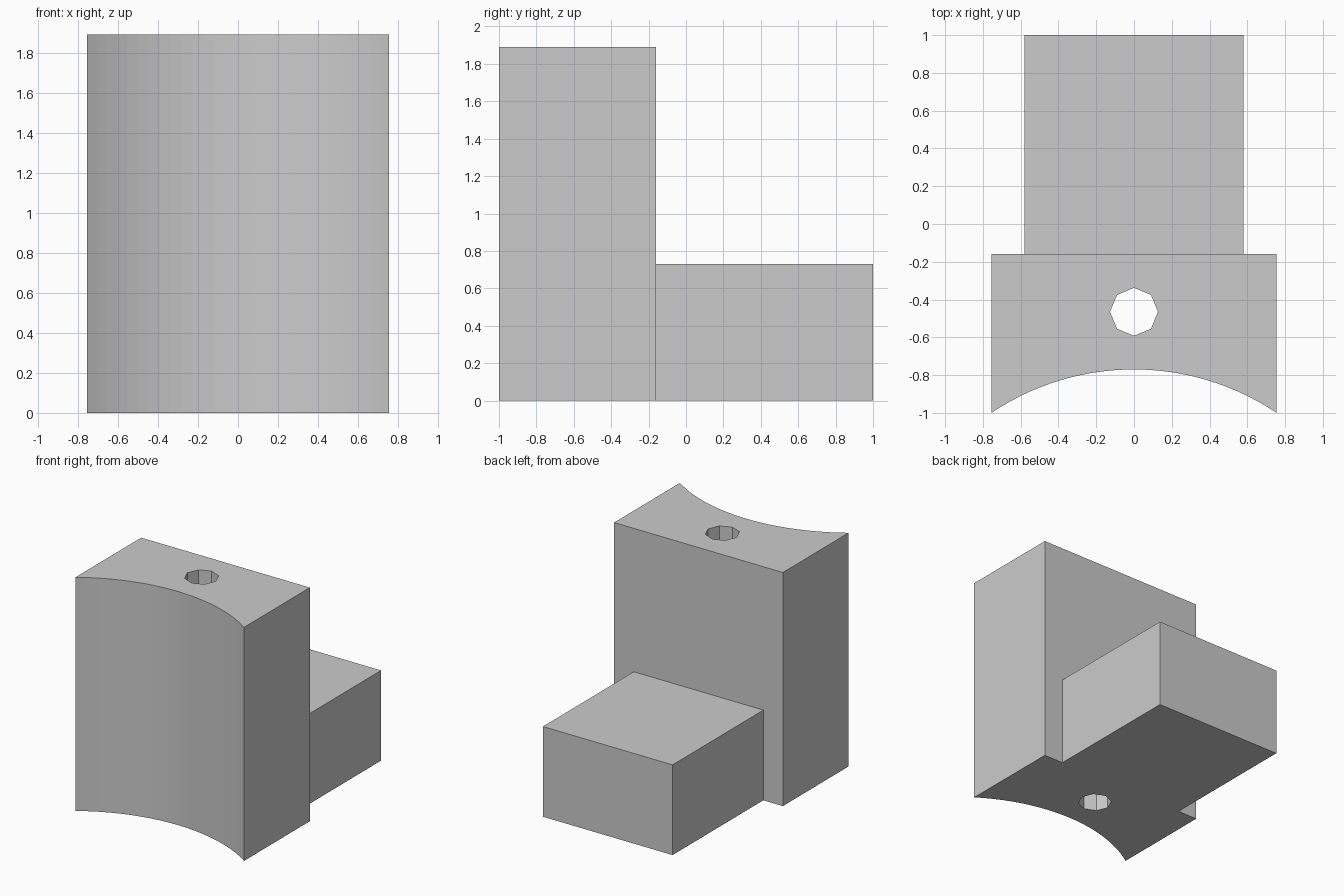
import bpy
import math

cube = bpy.data.objects.get("Cube")
if cube:
    bpy.data.objects.remove(cube, do_unlink=True)

HALF_WIDTH, HEIGHT = 0.755, 1.89
BACK, FRONT, ARC_TOP = -0.16, -1.0, -0.77

grey = bpy.data.materials.new("plain_grey")
grey.use_nodes = True
colour = (0.6, 0.6, 0.6, 1)
grey.diffuse_color = colour
grey.node_tree.nodes["Principled BSDF"].inputs["Base Color"].default_value = colour


def prism(name, outline, low, high):
    """Extrude a counter-clockwise xy outline from low to high."""
    n = len(outline)
    verts = [(x, y, z) for z in (low, high) for x, y in outline]
    faces = [tuple(reversed(range(n))), tuple(range(n, 2 * n))]
    faces += [(i, (i + 1) % n, n + (i + 1) % n, n + i) for i in range(n)]
    mesh = bpy.data.meshes.new(name)
    mesh.from_pydata(verts, [], faces)
    mesh.materials.append(grey)
    obj = bpy.data.objects.new(name, mesh)
    bpy.context.collection.objects.link(obj)
    return obj


def combine(target, other, operation):
    """Apply a boolean and remove the second solid."""
    mod = target.modifiers.new(operation.lower(), "BOOLEAN")
    mod.operation, mod.object, mod.solver = operation, other, "EXACT"
    bpy.context.view_layer.objects.active = target
    bpy.ops.object.modifier_apply(modifier=mod.name)
    bpy.data.objects.remove(other, do_unlink=True)


# Upright slab with a concave front
rise = ARC_TOP - FRONT
radius = (HALF_WIDTH ** 2 + rise ** 2) / (2 * rise)
half_angle = math.asin(HALF_WIDTH / radius)
steps = 28
outline = []
for i in range(steps + 1):
    a = half_angle * (2 * i / steps - 1)
    outline.append((radius * math.sin(a), ARC_TOP - radius + radius * math.cos(a)))
outline += [(HALF_WIDTH, BACK), (-HALF_WIDTH, BACK)]
body = prism("curved_block_with_rear_foot", outline, 0, HEIGHT)

# Low foot behind, overlapping the slab so the two fuse cleanly
foot = prism("rear_foot", [(-0.58, -0.25), (0.58, -0.25), (0.58, 1), (-0.58, 1)], 0, 0.73)
combine(body, foot, "UNION")

# Eight-sided hole through the full height
ring = [(0.127 * math.cos(i * math.pi / 4), -0.465 + 0.127 * math.sin(i * math.pi / 4))
        for i in range(8)]
hole = prism("hole_cutter", ring, -0.2, HEIGHT + 0.2)
hole.hide_render = True
combine(body, hole, "DIFFERENCE")
